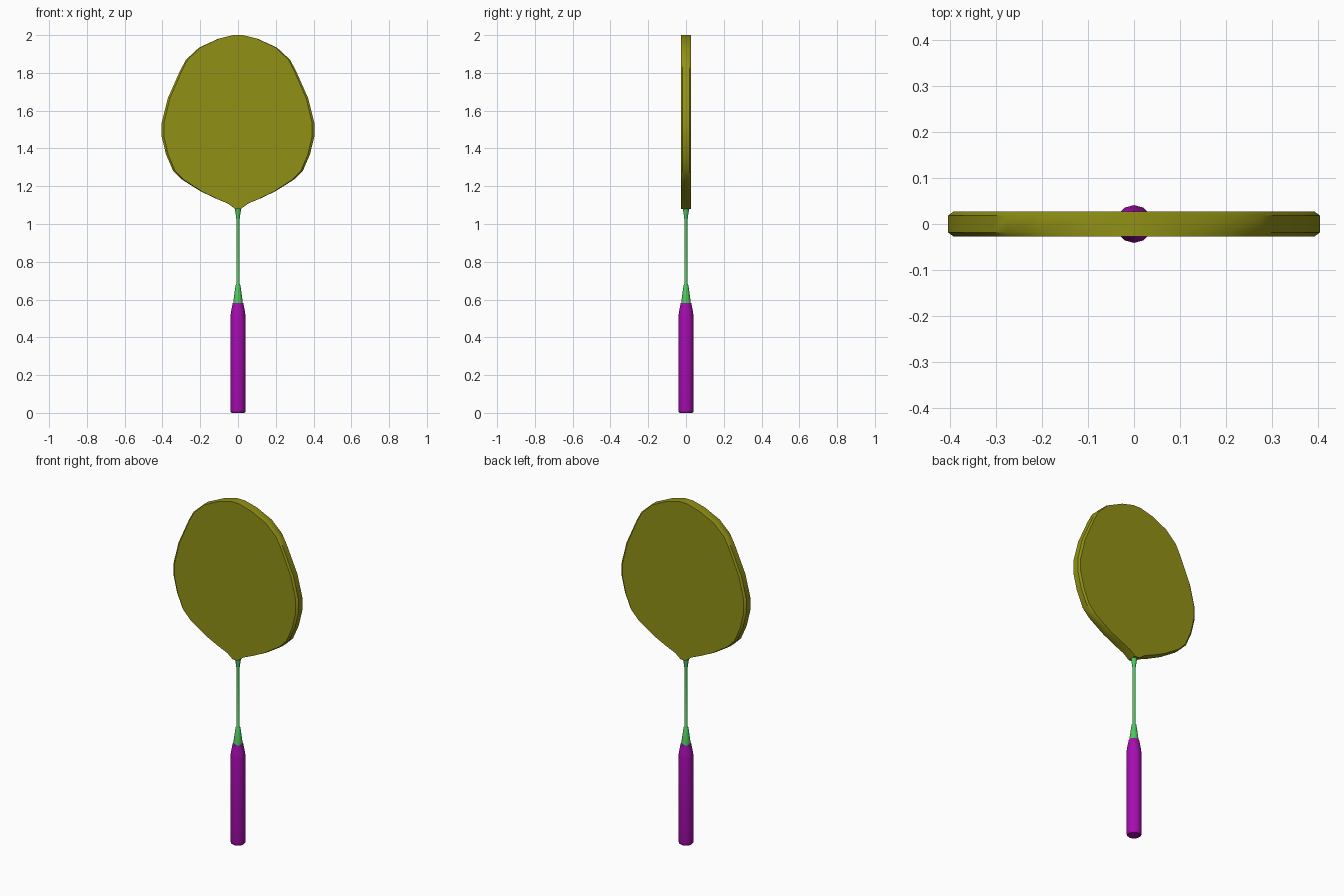
import bpy, bmesh, math

if "Cube" in bpy.data.objects:
    bpy.data.objects.remove(bpy.data.objects["Cube"])


def finish(name, bm, color, angle):
    bmesh.ops.recalc_face_normals(bm, faces=bm.faces)
    mesh = bpy.data.meshes.new(name)
    bm.to_mesh(mesh)
    bm.free()
    obj = bpy.data.objects.new(name, mesh)
    bpy.context.collection.objects.link(obj)
    mat = bpy.data.materials.new(name + "_color")
    mat.diffuse_color = (*color, 1)
    mat.use_nodes = True
    mat.node_tree.nodes["Principled BSDF"].inputs["Base Color"].default_value = mat.diffuse_color
    mesh.materials.append(mat)
    bpy.ops.object.select_all(action='DESELECT')
    obj.select_set(True)
    bpy.context.view_layer.objects.active = obj
    bpy.ops.object.shade_smooth_by_angle(angle=math.radians(angle))
    return obj


def loft(name, rings, color, angle=35):
    """Skin a stack of equal-length closed rings and cap both ends."""
    bm = bmesh.new()
    loops = [[bm.verts.new(p) for p in ring] for ring in rings]
    n = len(loops[0])
    for a, b in zip(loops, loops[1:]):
        for i in range(n):
            j = (i + 1) % n
            bm.faces.new((a[i], a[j], b[j], b[i]))
    bm.faces.new(loops[0])
    bm.faces.new(loops[-1])
    return finish(name, bm, color, angle)


def turned(name, profile, color, sides=12):
    """Lathe a (radius, z) profile about the z axis."""
    steps = [2 * math.pi * i / sides for i in range(sides)]
    rings = [[(r * math.cos(t), r * math.sin(t), z) for t in steps]
             for r, z in profile]
    return loft(name, rings, color)


# Handle grip with rounded butt and tapered top
turned("handle_grip",
       [(0.034, 0), (0.039, 0.005), (0.041, 0.015), (0.041, 0.50),
        (0.037, 0.535), (0.028, 0.582)],
       (0.38, 0.004, 0.43))

# Thin shaft with flared ends
turned("shaft",
       [(0.026, 0.575), (0.022, 0.61), (0.013, 0.675), (0.008, 0.685),
        (0.008, 1.02), (0.012, 1.05), (0.018, 1.09)],
       (0.08, 0.58, 0.12))

# Solid head: half outline mirrored, sides chamfered toward both faces
half = [(0.026, 2.0), (0.106, 1.98), (0.206, 1.934), (0.275, 1.87),
        (0.305, 1.815), (0.372, 1.665), (0.404, 1.537), (0.404, 1.463),
        (0.381, 1.368), (0.344, 1.283), (0.296, 1.235), (0.196, 1.172),
        (0.120, 1.136), (0.053, 1.108), (0.016, 1.08)]
outline = half + [(-x, z) for x, z in reversed(half)]
layers = [(-0.027, 0.97), (-0.018, 1), (0.018, 1), (0.027, 0.97)]
loft("racket_head",
     [[(x * s, y, z) for x, z in outline] for y, s in layers],
     (0.28, 0.28, 0.008))
